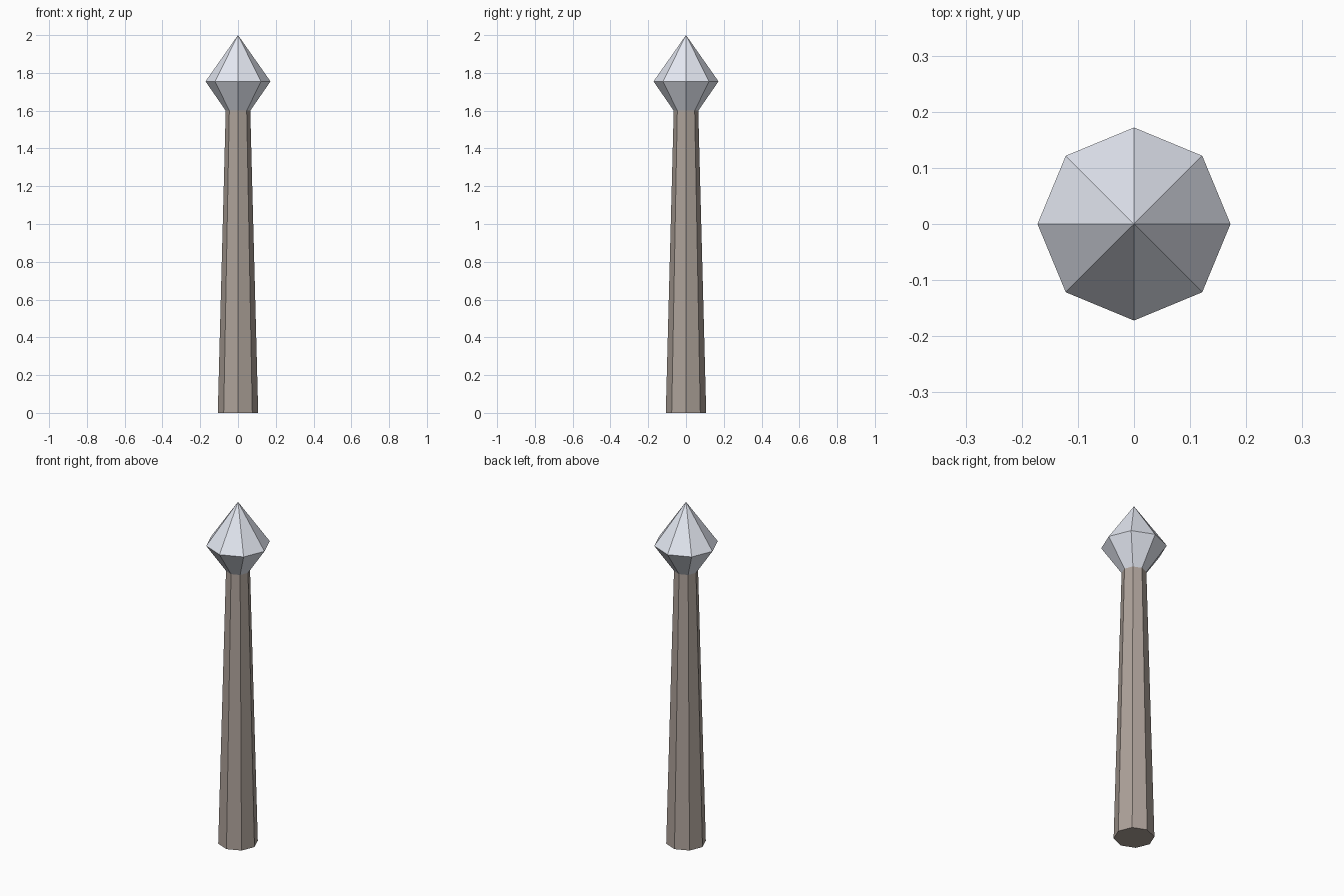
import bpy
import bmesh
from math import cos, sin, tau

if "Cube" in bpy.data.objects:
    bpy.data.objects.remove(bpy.data.objects["Cube"])

SIDES = 8


def material(name, color):
    mat = bpy.data.materials.new(name)
    mat.diffuse_color = (*color, 1.0)
    mat.use_nodes = True
    mat.node_tree.nodes["Principled BSDF"].inputs["Base Color"].default_value = mat.diffuse_color
    return mat


def lathe(name, profile, mat):
    """Turn (radius, z) points into a closed faceted solid; radius 0 is a tip."""
    bm = bmesh.new()
    rings = []
    for r, z in profile:
        count = SIDES if r > 0 else 1
        rings.append([bm.verts.new((r * cos(tau * i / SIDES), r * sin(tau * i / SIDES), z))
                      for i in range(count)])
    for low, high in zip(rings, rings[1:]):
        for i in range(SIDES):
            j = (i + 1) % SIDES
            if len(high) == 1:
                bm.faces.new((low[i], low[j], high[0]))
            else:
                bm.faces.new((low[i], low[j], high[j], high[i]))
    # end caps
    bm.faces.new(rings[0][::-1])
    if len(rings[-1]) > 1:
        bm.faces.new(rings[-1])
    bmesh.ops.recalc_face_normals(bm, faces=bm.faces)
    mesh = bpy.data.meshes.new(name)
    bm.to_mesh(mesh)
    bm.free()
    mesh.materials.append(mat)
    obj = bpy.data.objects.new(name, mesh)
    bpy.context.collection.objects.link(obj)
    return obj


# tapered wooden shaft
lathe("shaft", [(0.107, 0.0), (0.065, 1.6)], material("wood", (0.42, 0.36, 0.32)))

# faceted pointed head
lathe("head", [(0.065, 1.6), (0.172, 1.755), (0.0, 2.0)], material("steel", (0.78, 0.81, 0.89)))
